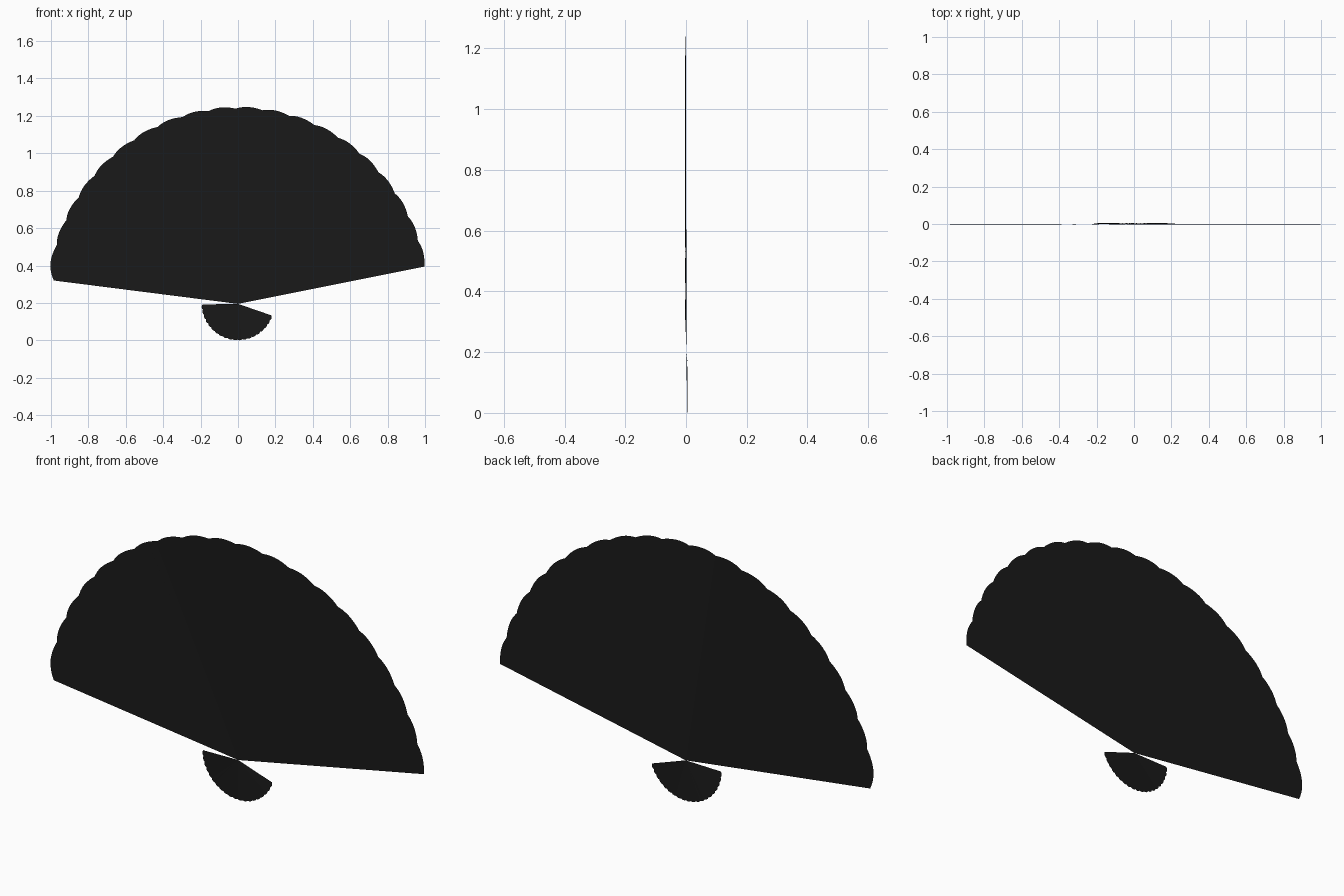
import bpy, bmesh
from math import radians, sin, cos

if "Cube" in bpy.data.objects:
    bpy.data.objects.remove(bpy.data.objects["Cube"])

PIVOT_Z = 0.195
COUNT = 20
STEP = 7.93          # degrees between neighbouring blades

black = bpy.data.materials.new("black")
black.diffuse_color = (0.01, 0.01, 0.01, 1)
black.use_nodes = True
black.node_tree.nodes["Principled BSDF"].inputs["Base Color"].default_value = black.diffuse_color


def polar(r, deg, y):
    a = radians(deg)
    return (r * cos(a), y, PIVOT_Z + r * sin(a))


def scallop(t):
    """Radius drop along the rounded tip, t runs across the blade."""
    d = t - 0.42
    return 0.06 * d * d if d < 0 else 0.1 * d * d


def sector(bm, start, width, radius, y_right, y_left, steps):
    """Thin wedge of sheet from the pivot to a shaped outer edge."""
    hub = bm.verts.new((0, 0.002, PIVOT_Z))
    rim = []
    for k in range(steps + 1):
        t = k / steps
        ang = start + width * t
        y = y_right + (y_left - y_right) * t
        rim.append(bm.verts.new(polar(radius(t, ang), ang, y)))
    for a, b in zip(rim, rim[1:]):
        bm.faces.new((hub, a, b))


def leaf_radius(t, ang):
    return 1.026 + 0.028 * sin(radians(ang)) ** 2 - scallop(t)


def tail_radius(t, ang):
    return 0.195 - 0.006 * (2 * t - 1) ** 2


# Overlapping fan blades, each with a short tail below the pivot
for i in range(COUNT):
    bm = bmesh.new()
    sector(bm, 11.3 + STEP * i, 10.8, leaf_radius, -0.001, -0.003, 10)
    sector(bm, 181 + STEP * i, 9.3, tail_radius, 0.003, 0.005, 6)
    mesh = bpy.data.meshes.new(f"fan_blade_{i + 1}")
    bm.to_mesh(mesh)
    bm.free()
    mesh.materials.append(black)
    obj = bpy.data.objects.new(f"fan_blade_{i + 1}", mesh)
    bpy.context.collection.objects.link(obj)
